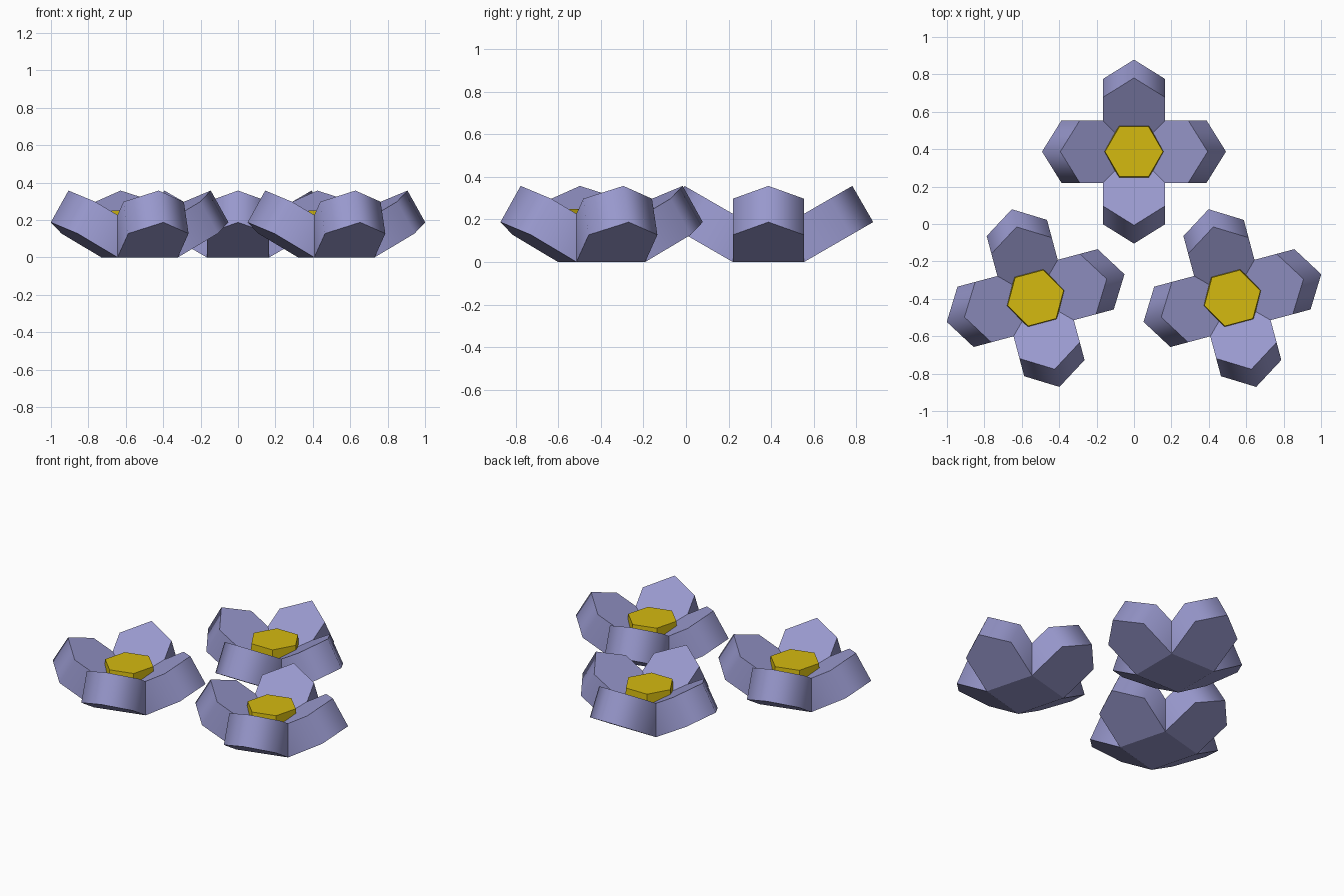
import bpy
import bmesh
from math import radians, pi
from mathutils import Matrix, Vector

if "Cube" in bpy.data.objects:
    bpy.data.objects.remove(bpy.data.objects["Cube"], do_unlink=True)

HALF = 0.167                 # half width of a petal and of the base
TILT = radians(30)           # upward tilt of the petals
SHOULDER, TIP, THICK = 0.255, 0.375, 0.196


def make_material(name, color):
    mat = bpy.data.materials.new(name)
    mat.use_nodes = True
    mat.diffuse_color = (*color, 1)
    mat.node_tree.nodes["Principled BSDF"].inputs["Base Color"].default_value = (*color, 1)
    return mat


lilac = make_material("lilac", (0.315, 0.315, 0.61))
yellow = make_material("golden yellow", (0.66, 0.49, 0.005))


def finish(bm, name, mat, place, smooth=False):
    bmesh.ops.recalc_face_normals(bm, faces=bm.faces)
    mesh = bpy.data.meshes.new(name)
    bm.to_mesh(mesh)
    bm.free()
    mesh.materials.append(mat)
    if smooth:
        mesh.shade_smooth()
        mesh.set_sharp_from_angle(angle=radians(80))
    obj = bpy.data.objects.new(name, mesh)
    obj.matrix_world = place
    bpy.context.collection.objects.link(obj)


def petal(name, place):
    # Pointed slab hinged at the edge of the base and tilted upward
    bm = bmesh.new()
    outline = [(0, -HALF), (SHOULDER, -HALF), (TIP, 0), (SHOULDER, HALF), (0, HALF)]
    face = bm.faces.new([bm.verts.new((x, y, 0)) for x, y in outline])
    top = bmesh.ops.extrude_face_region(bm, geom=[face], use_keep_orig=True)
    bmesh.ops.translate(bm, vec=Vector((0, 0, THICK)),
                        verts=[v for v in top["geom"] if isinstance(v, bmesh.types.BMVert)])
    bm.transform(Matrix.Translation((HALF, 0, 0)) @ Matrix.Rotation(-TILT, 4, "Y"))
    finish(bm, name, lilac, place, smooth=True)


def base(name, place):
    # Square floor joining the petals
    bm = bmesh.new()
    bmesh.ops.create_cube(bm, size=1)
    bm.transform(Matrix.Translation((0, 0, 0.01)) @ Matrix.Diagonal((2 * HALF, 2 * HALF, 0.02, 1)))
    finish(bm, name, lilac, place)


def heart(name, place):
    # Slightly tapered six-sided centre
    bm = bmesh.new()
    bmesh.ops.create_cone(bm, cap_ends=True, segments=6, radius1=0.175, radius2=0.155, depth=0.22)
    bm.transform(Matrix.Translation((0, 0, 0.14)) @ Matrix.Rotation(pi / 6, 4, "Z"))
    # Put two corners on the x axis
    if max(v.co.x for v in bm.verts) < 0.17:
        bm.transform(Matrix.Rotation(pi / 6, 4, "Z"))
    finish(bm, name, yellow, place)


# Three flowers: one behind, two in front turned a little
for label, x, y, turn in (("back", 0, 0.387, 0),
                          ("right", -0.526, -0.396, 15),
                          ("left", 0.526, -0.396, 15)):
    place = Matrix.Translation((x, y, 0)) @ Matrix.Rotation(radians(turn), 4, "Z")
    base(f"{label}_flower_base", place)
    heart(f"{label}_flower_center", place)
    for i in range(4):
        petal(f"{label}_flower_petal_{i + 1}", place @ Matrix.Rotation(i * pi / 2, 4, "Z"))
